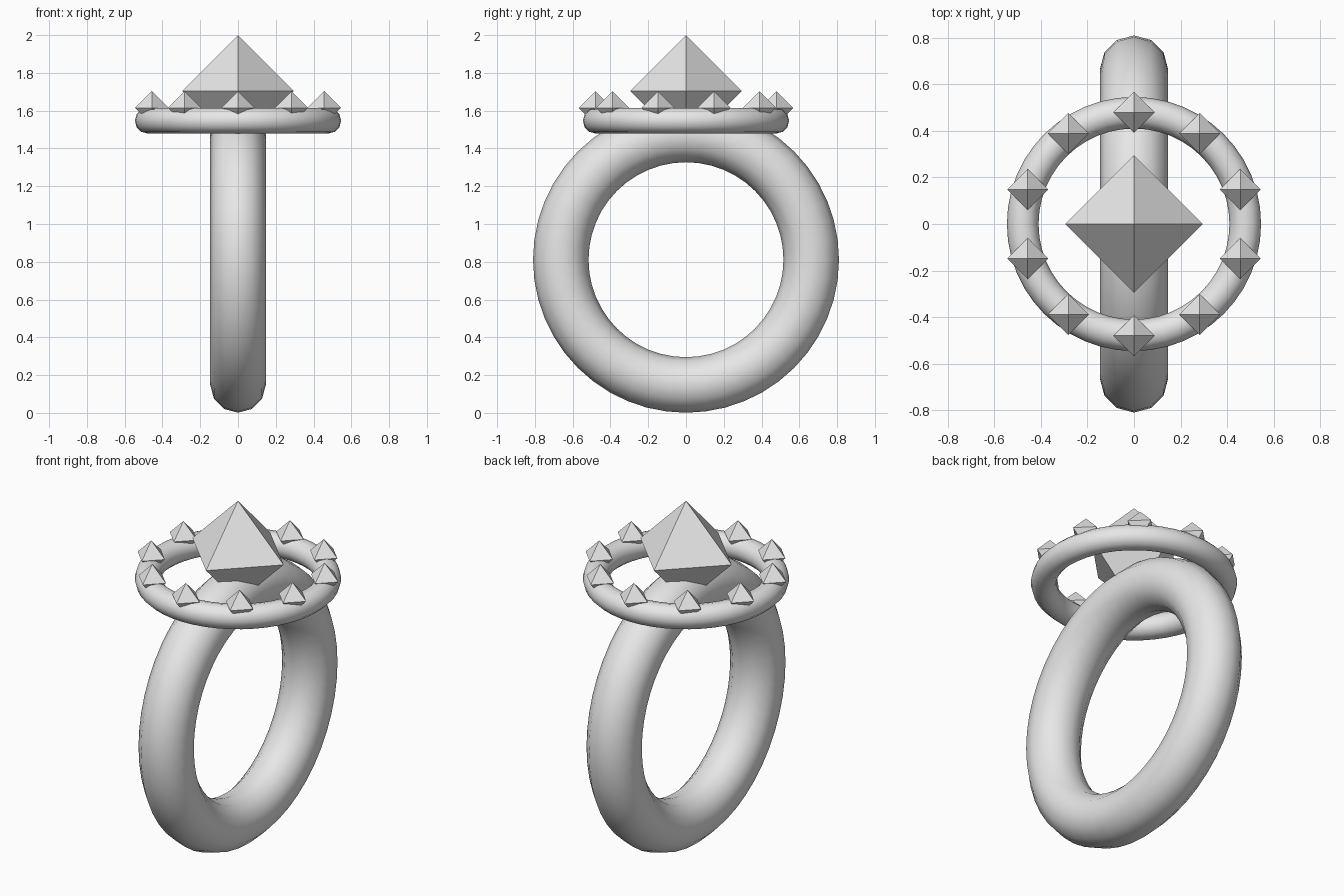
import bpy
import math
from mathutils import Vector

cube = bpy.data.objects.get("Cube")
if cube:
    bpy.data.objects.remove(cube, do_unlink=True)

# Single pale grey metal
GREY = (0.8, 0.8, 0.8, 1.0)
metal = bpy.data.materials.new("pale_grey")
metal.use_nodes = True
metal.diffuse_color = GREY
metal.node_tree.nodes["Principled BSDF"].inputs["Base Color"].default_value = GREY


def finish(name):
    obj = bpy.context.object
    obj.name = name
    obj.data.materials.append(metal)
    return obj


def hoop(name, z, major, minor, rotation=(0, 0, 0)):
    """Smooth round-section ring."""
    bpy.ops.mesh.primitive_torus_add(
        location=(0, 0, z), rotation=rotation, major_radius=major,
        minor_radius=minor, major_segments=48, minor_segments=12)
    bpy.ops.object.shade_smooth()
    return finish(name)


def gem(name, centre, radius):
    """Flat-faced octahedron with its corners on the axes."""
    corners = [Vector(c) * radius for c in
               ((1, 0, 0), (0, 1, 0), (-1, 0, 0), (0, -1, 0), (0, 0, 1), (0, 0, -1))]
    faces = []
    for i in range(4):
        j = (i + 1) % 4
        faces += [(i, j, 4), (j, i, 5)]
    mesh = bpy.data.meshes.new(name)
    mesh.from_pydata(corners, [], faces)
    mesh.materials.append(metal)
    obj = bpy.data.objects.new(name, mesh)
    obj.location = centre
    bpy.context.collection.objects.link(obj)
    return obj


# Finger band standing upright, and the flat halo on top of it
hoop("band", 0.811, 0.663, 0.147, (0, math.pi / 2, 0))
hoop("halo", 1.547, 0.478, 0.068)

# Large centre stone
gem("centre_stone", (0, 0, 1.705), 0.295)

# Ten small stones around the halo
STONES = 10
for k in range(STONES):
    a = math.pi / 2 + k * math.tau / STONES
    gem(f"halo_stone_{k + 1}", (0.48 * math.cos(a), 0.48 * math.sin(a), 1.615), 0.088)
